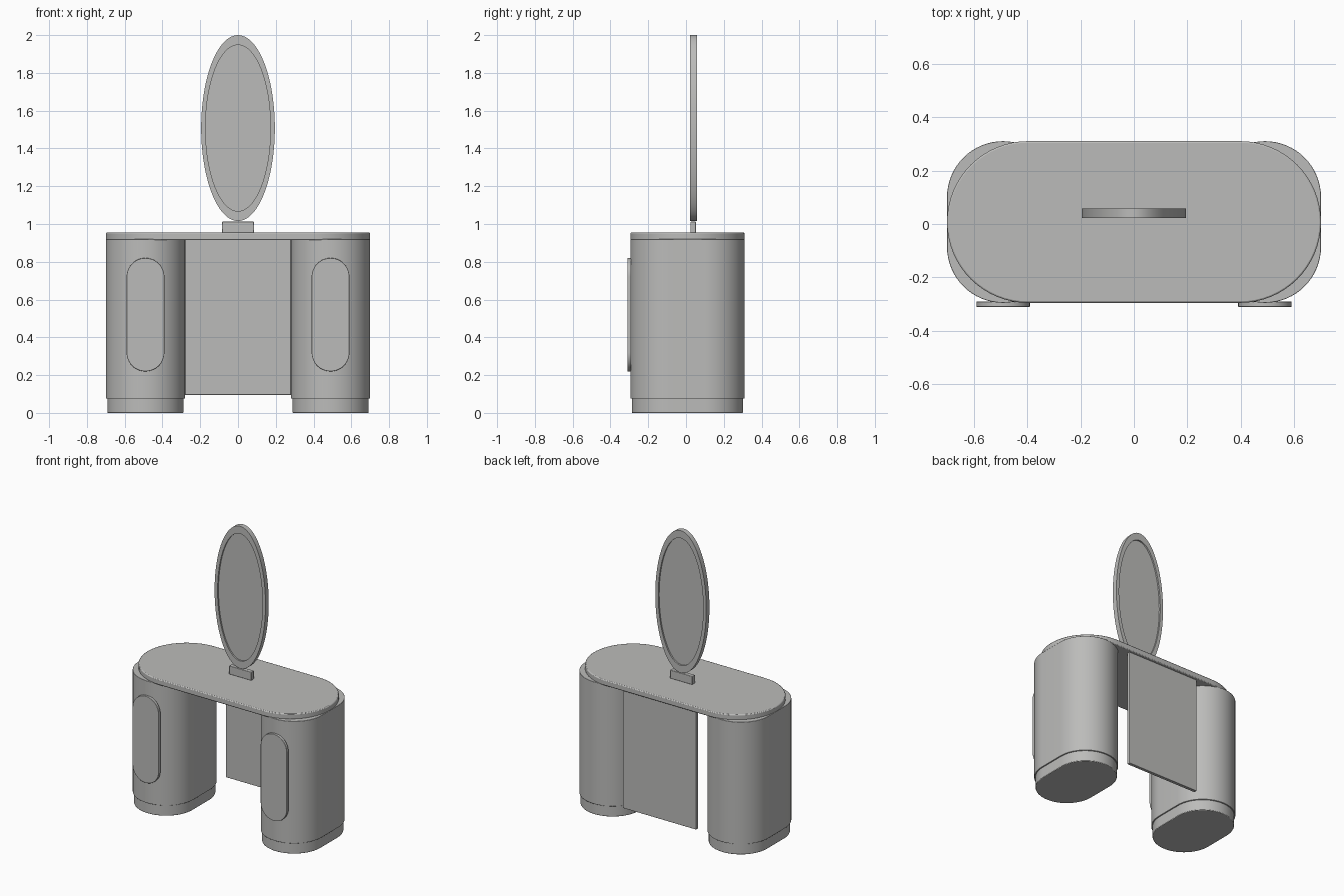
import bpy, bmesh, math
from mathutils import Matrix

cube = bpy.data.objects.get("Cube")
if cube:
    bpy.data.objects.remove(cube, do_unlink=True)

grey = bpy.data.materials.new("warm_grey")
grey.use_nodes = True
GREY = (0.5, 0.5, 0.49, 1)
grey.diffuse_color = GREY
grey.node_tree.nodes["Principled BSDF"].inputs["Base Color"].default_value = GREY

FRONT = Matrix.Rotation(math.pi / 2, 4, 'X')  # turns a flat profile to face -y


def stadium(w, d, steps=32):
    """Rounded outline: full half circles on the two short ends."""
    r = min(w, d) / 2
    hx, hy = w / 2 - r, d / 2 - r
    start = -math.pi / 2 if w > d else 0
    pts = []
    for side in range(2):
        s = 1 if side == 0 else -1
        for i in range(steps + 1):
            a = start + math.pi * (side + i / steps)
            pts.append((s * hx + r * math.cos(a), s * hy + r * math.sin(a)))
    return pts


def ellipse(rx, ry, steps=96):
    return [(rx * math.cos(2 * math.pi * i / steps),
             ry * math.sin(2 * math.pi * i / steps)) for i in range(steps)]


def finish(name, bm, loc, turn=None, bevel=0):
    bmesh.ops.recalc_face_normals(bm, faces=bm.faces)
    if turn:
        bm.transform(turn)
    mesh = bpy.data.meshes.new(name)
    bm.to_mesh(mesh)
    bm.free()
    obj = bpy.data.objects.new(name, mesh)
    bpy.context.collection.objects.link(obj)
    obj.location = loc
    mesh.materials.append(grey)
    if bevel:
        mod = obj.modifiers.new("soft_edge", 'BEVEL')
        mod.width = bevel
        mod.segments = 2
        mod.limit_method = 'ANGLE'
        mod.angle_limit = math.radians(50)
    bpy.ops.object.select_all(action='DESELECT')
    obj.select_set(True)
    bpy.context.view_layer.objects.active = obj
    bpy.ops.object.shade_smooth_by_angle(angle=math.radians(35))
    return obj


def prism(name, outline, height, loc, turn=None, bevel=0):
    """Solid standing on its outline."""
    bm = bmesh.new()
    face = bm.faces.new([bm.verts.new((x, y, 0)) for x, y in outline])
    top = bmesh.ops.extrude_face_region(bm, geom=[face])["geom"]
    verts = [g for g in top if isinstance(g, bmesh.types.BMVert)]
    bmesh.ops.translate(bm, verts=verts, vec=(0, 0, height))
    return finish(name, bm, loc, turn, bevel)


def box(name, size, loc, bevel=0):
    bm = bmesh.new()
    bmesh.ops.create_cube(bm, size=1)
    bmesh.ops.scale(bm, verts=bm.verts, vec=size)
    return finish(name, bm, loc, None, bevel)


# Two pedestals, each with a recessed plinth and an oval door panel
for side, s in (("left", 1), ("right", -1)):
    x = 0.49 * s
    prism(side + "_pedestal", stadium(0.42, 0.605), 0.845, (x, 0.0075, 0.075), bevel=0.002)
    prism(side + "_plinth", stadium(0.404, 0.589), 0.08, (x, 0.0075, 0), bevel=0.004)
    prism(side + "_door_panel", stadium(0.2, 0.6), 0.02, (x, -0.29, 0.52), FRONT, 0.002)

# Table top and the hanging back panel
prism("table_top", stadium(1.4, 0.605), 0.04, (0, 0.0075, 0.915), bevel=0.006)
box("back_panel", (0.56, 0.022, 0.825), (0, 0.279, 0.5075), 0.002)

# Mirror foot
box("mirror_foot", (0.17, 0.03, 0.058), (0, 0.038, 0.983), 0.003)

# Mirror frame: closed ring swept from a rectangular section
bm = bmesh.new()
loops = []
for rx, rz, depth in ((0.195, 0.492, -0.0175), (0.195, 0.492, 0.0175),
                      (0.172, 0.44, 0.0175), (0.172, 0.44, -0.0175)):
    loops.append([bm.verts.new((x, y, depth)) for x, y in ellipse(rx, rz)])
for k, a in enumerate(loops):
    b = loops[(k + 1) % len(loops)]
    for i in range(len(a)):
        j = (i + 1) % len(a)
        bm.faces.new((a[i], a[j], b[j], b[i]))
finish("mirror_frame", bm, (0, 0.04, 1.508), FRONT)

# Mirror glass, set back inside the frame
prism("mirror_glass", ellipse(0.174, 0.442), 0.014, (0, 0.047, 1.508), FRONT)
